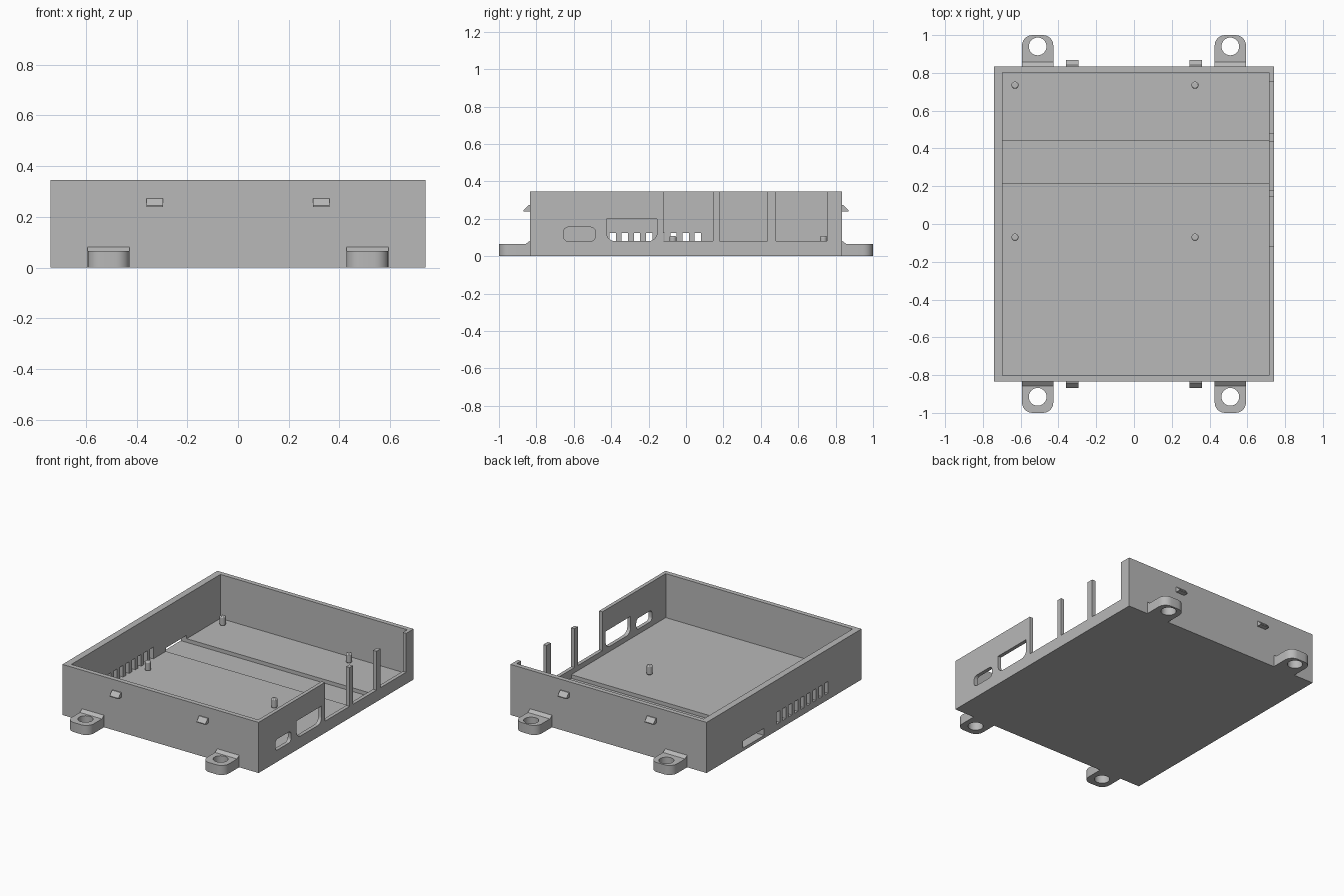
import bpy, bmesh, math
from mathutils import Vector

cube = bpy.data.objects.get("Cube")
if cube:
    bpy.data.objects.remove(cube, do_unlink=True)

grey = bpy.data.materials.new("plain grey plastic")
grey.use_nodes = True
colour = (0.48, 0.48, 0.48, 1)
grey.diffuse_color = colour
grey.node_tree.nodes["Principled BSDF"].inputs["Base Color"].default_value = colour


def prism(name, profile, axis, start, end):
    """Extrude a 2D profile along one axis; profile uses the other two axes in order."""
    bm = bmesh.new()
    rings = []
    for d in (start, end):
        ring = []
        for a, b in profile:
            co = {"x": (d, a, b), "y": (a, d, b), "z": (a, b, d)}[axis]
            ring.append(bm.verts.new(Vector(co)))
        rings.append(ring)
        bm.faces.new(ring)
    n = len(profile)
    for i in range(n):
        j = (i + 1) % n
        bm.faces.new((rings[0][i], rings[0][j], rings[1][j], rings[1][i]))
    bmesh.ops.recalc_face_normals(bm, faces=bm.faces)
    mesh = bpy.data.meshes.new(name)
    bm.to_mesh(mesh)
    bm.free()
    mesh.materials.append(grey)
    ob = bpy.data.objects.new(name, mesh)
    bpy.context.collection.objects.link(ob)
    return ob


def rect(a0, a1, b0, b1, low=0, high=0, steps=6):
    """Rectangle with rounded lower and upper corners."""
    points = []
    for a, b, r, sa, sb, turn in ((a1, b1, high, -1, -1, 0), (a0, b1, high, 1, -1, 1),
                                  (a0, b0, low, 1, 1, 2), (a1, b0, low, -1, 1, 3)):
        if r == 0:
            points.append((a, b))
            continue
        for k in range(steps + 1):
            t = (turn + k / steps) * math.pi / 2
            points.append((a + sa * r + r * math.cos(t), b + sb * r + r * math.sin(t)))
    return points


def circle(x, y, r, sides=32):
    return [(x + r * math.cos(math.tau * k / sides), y + r * math.sin(math.tau * k / sides))
            for k in range(sides)]


def cut(target, cutter):
    mod = target.modifiers.new("cut", "BOOLEAN")
    mod.operation = "DIFFERENCE"
    mod.solver = "EXACT"
    mod.object = cutter
    bpy.context.view_layer.objects.active = target
    bpy.ops.object.modifier_apply(modifier=mod.name)
    bpy.data.objects.remove(cutter, do_unlink=True)


def smooth(ob):
    bpy.ops.object.select_all(action="DESELECT")
    ob.select_set(True)
    bpy.context.view_layer.objects.active = ob
    bpy.ops.object.shade_smooth_by_angle(angle=math.radians(30))


HALF_X, HALF_Y, TOP, FLOOR, SILL = 0.74, 0.835, 0.345, 0.045, 0.08
LEFT_IN, RIGHT_IN, Y_IN = -0.695, 0.715, 0.803

# Open tray with a recessed channel across its floor
case = prism("case_tray", rect(-HALF_X, HALF_X, -HALF_Y, HALF_Y), "z", 0, TOP)
cut(case, prism("cavity", rect(LEFT_IN, RIGHT_IN, -Y_IN, Y_IN), "z", FLOOR, 0.5))
cut(case, prism("channel", rect(0.215, 0.44, 0.02, 0.1), "x", LEFT_IN, RIGHT_IN))
cut(case, prism("card_slot", rect(0.215, 0.44, 0.02, 0.068), "x", -0.8, -0.6))

# Port openings in the +x wall; the tall bays are open at the top
ports = [rect(-0.655, -0.485, SILL, 0.155, 0.025, 0.025),
         rect(-0.425, -0.155, SILL, 0.198, 0.045)]
ports += [rect(y0, y1, SILL, 0.5) for y0, y1 in ((-0.12, 0.145), (0.18, 0.435), (0.48, 0.755))]
for profile in ports:
    cut(case, prism("port", profile, "x", 0.705, 0.8))

# Row of vents in the -x wall
for k in range(9):
    y = 0.063 - 0.065 * k
    cut(case, prism("vent", rect(y - 0.017, y + 0.017, FLOOR, 0.125), "x", -0.8, -0.69))
smooth(case)

# Board pins
for x in (-0.63, 0.323):
    for y in (-0.07, 0.735):
        pin = prism("board_pin", circle(x, y, 0.019, 24), "z", FLOOR, 0.107)
        bevel = pin.modifiers.new("rounded_tip", "BEVEL")
        bevel.width = 0.006
        bevel.segments = 2
        bevel.limit_method = "ANGLE"
        bevel.angle_limit = math.radians(50)
        smooth(pin)

for side, end_name, hole_y in ((-1, "front", -0.915), (1, "back", 0.94)):
    for x, x_name in ((-1, "right"), (1, "left")):
        label = end_name + "_" + x_name
        # Screw lug with rounded outer corners
        lug_x = 0.51 * x
        low, high = (0.055, 0) if side < 0 else (0, 0.055)
        y0, y1 = sorted((side * HALF_Y, side))
        lug = prism(label + "_lug", rect(lug_x - 0.083, lug_x + 0.083, y0, y1, low, high),
                    "z", 0, 0.065)
        cut(lug, prism("screw_hole", circle(lug_x, hole_y, 0.047), "z", -0.1, 0.2))
        smooth(lug)
        # Sloped fillet where the lug meets the wall
        wedge = [(side * HALF_Y, 0.065), (side * 0.857, 0.065), (side * HALF_Y, 0.082)]
        prism(label + "_lug_fillet", wedge, "x", lug_x - 0.083, lug_x + 0.083)
        # Snap clip
        clip = [(0, 0.239), (0.033, 0.239), (0.033, 0.245), (0.006, 0.273), (0, 0.273)]
        prism(label + "_clip", [(side * (HALF_Y + d), z) for d, z in clip],
              "x", 0.328 * x - 0.033, 0.328 * x + 0.033)
